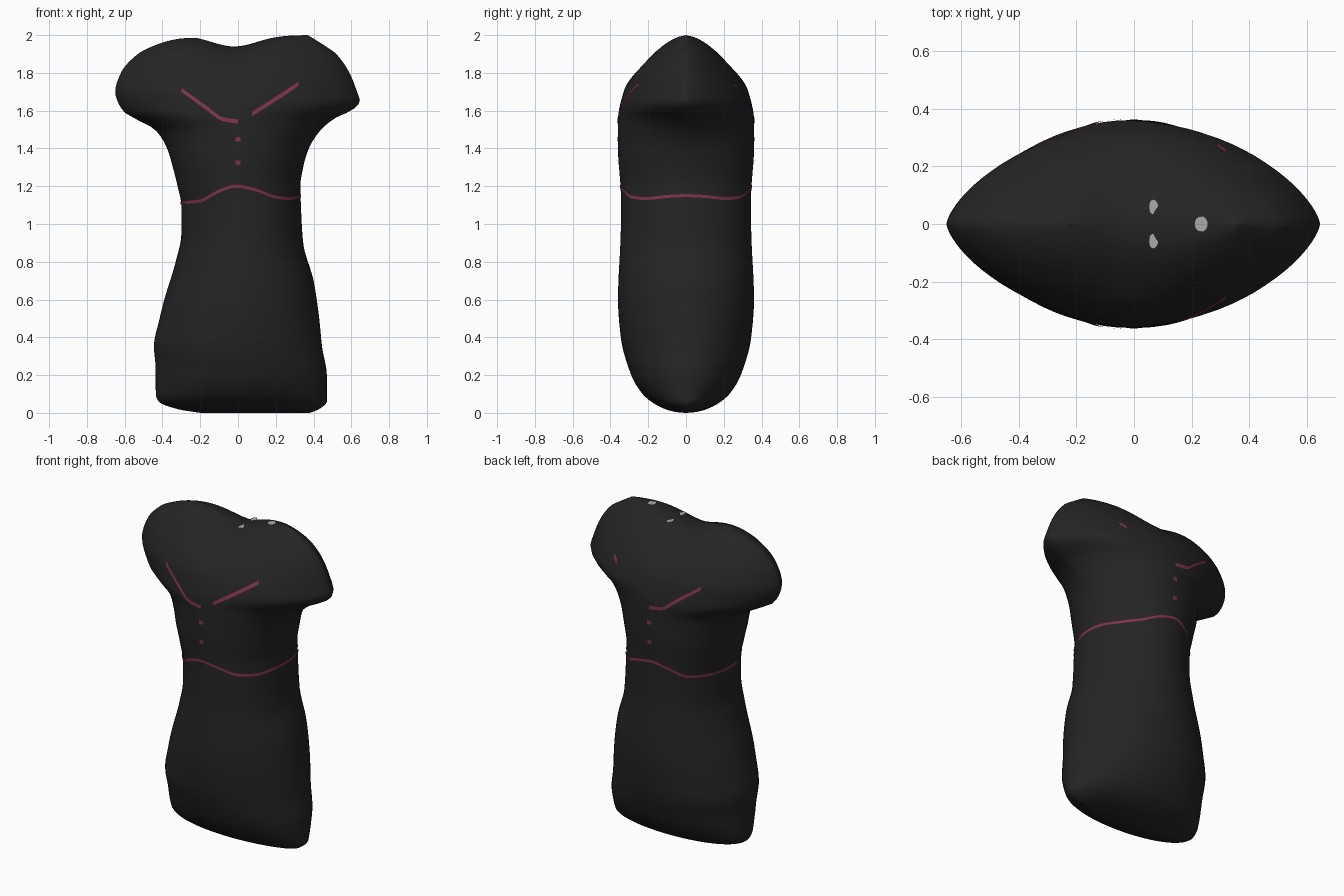
import bpy, math

if "Cube" in bpy.data.objects:
    bpy.data.objects.remove(bpy.data.objects["Cube"])

def mat(name, col):
    m = bpy.data.materials.new(name)
    m.diffuse_color = (*col, 1)
    m.use_nodes = True
    m.node_tree.nodes["Principled BSDF"].inputs["Base Color"].default_value = m.diffuse_color
    return m

BLACK = mat("black cloth", (0.018, 0.018, 0.018))
RED = mat("dark red trim", (0.21, 0.035, 0.065))
GREY = mat("light grey lining", (0.4, 0.4, 0.4))

# outlines as (z, value): left edge, right edge, half depth, section sharpness
LEFT = [(0, -.2), (.02, -.32), (.06, -.42), (.1, -.435), (.25, -.437), (.35, -.445), (.5, -.415),
        (.6, -.39), (.8, -.33), (.95, -.3), (1.1, -.3), (1.2, -.32), (1.3, -.345), (1.4, -.375),
        (1.5, -.44), (1.55, -.53), (1.6, -.61), (1.7, -.65), (1.8, -.62), (1.9, -.53),
        (1.95, -.43), (1.98, -.33), (2, -.22)]
RIGHT = [(0, .38), (.02, .43), (.06, .47), (.2, .47), (.35, .445), (.5, .43), (.7, .4), (.9, .345),
         (1.1, .333), (1.2, .33), (1.3, .345), (1.4, .375), (1.5, .44), (1.57, .53), (1.6, .6),
         (1.65, .645), (1.7, .63), (1.8, .59), (1.9, .52), (1.95, .45), (2, .37)]
DEPTH = [(0, .004), (.005, .055), (.02, .11), (.05, .17), (.1, .23), (.2, .29), (.4, .345), (.6, .36),
         (1, .345), (1.15, .345), (1.4, .36), (1.55, .36), (1.7, .33), (1.8, .278), (1.9, .2),
         (1.95, .145), (1.98, .095), (1.995, .05), (2, .004)]
SHARP = [(0, 1), (1.3, 1), (1.62, 1.4), (2, 1.2)]

def curve(t, x):
    """Smooth monotone interpolation through the points of t."""
    x = min(max(x, t[0][0]), t[-1][0])
    i = next(k for k in range(len(t) - 1) if x <= t[k + 1][0])
    def slope(k):
        return (t[k + 1][1] - t[k][1]) / (t[k + 1][0] - t[k][0])
    def tangent(k):
        if k == 0 or k == len(t) - 1:
            return slope(min(k, len(t) - 2))
        a, b = slope(k - 1), slope(k)
        return 2 * a * b / (a + b) if a * b > 0 else 0
    h = t[i + 1][0] - t[i][0]
    s = (x - t[i][0]) / h
    return ((1 + 2 * s) * (1 - s) ** 2 * t[i][1] + s * (1 - s) ** 2 * h * tangent(i)
            + s * s * (3 - 2 * s) * t[i + 1][1] + s * s * (s - 1) * h * tangent(i + 1))

def section(z):
    l, r = curve(LEFT, z), curve(RIGHT, z)
    return (l + r) / 2, (r - l) / 2, curve(DEPTH, z), curve(SHARP, z)

def point(z, a, grow=0.0):
    c, w, d, e = section(z)
    s = math.sin(a)
    return c + (w + grow) * math.cos(a), math.copysign(abs(s) ** e, s) * (d + grow), z

def neck_dip(x, z):
    t = min(max((z - 1.72) / .28, 0), 1)
    return .06 * math.exp(-((x + .02) / .17) ** 2) * t * t * (3 - 2 * t)

def make(name, verts, faces, m):
    me = bpy.data.meshes.new(name)
    me.from_pydata(verts, [], faces)
    me.materials.append(m)
    me.polygons.foreach_set("use_smooth", [True] * len(me.polygons))
    o = bpy.data.objects.new(name, me)
    bpy.context.collection.objects.link(o)
    return o

# dress body: lofted rounded sections
ROWS, N = 110, 80
verts, faces = [], []
for r in range(ROWS + 1):
    z = 1 - math.cos(math.pi * r / ROWS)
    for k in range(N):
        x, y, _ = point(z, 2 * math.pi * k / N)
        verts.append((x, y, z - neck_dip(x, z)))
for r in range(ROWS):
    for k in range(N):
        a, b = r * N + k, r * N + (k + 1) % N
        faces.append((a, b, b + N, a + N))
for base, flip in ((0, True), (ROWS * N, False)):      # thin end seams
    for k in range(N // 2):
        q = list(dict.fromkeys([base + k, base + k + 1, base + (N - k - 1) % N, base + (N - k) % N]))
        faces.append(q[::-1] if flip else q)
make("dress_body", verts, faces, BLACK)

# waist trim: a thin band all the way round
WAIST = [(-.32, 1.11), (-.2, 1.122), (-.1, 1.17), (0, 1.2), (.1, 1.18), (.2, 1.142), (.27, 1.135), (.34, 1.152)]
M = 160
verts, faces = [], []
for k in range(M):
    a = 2 * math.pi * k / M
    z = curve(WAIST, .015 + .317 * math.cos(a))
    verts += [point(z - .008, a, .003), point(z + .008, a, .003)]
for k in range(M):
    a, b = 2 * k, 2 * ((k + 1) % M)
    faces.append((a, b, b + 1, a + 1))
make("waist_trim", verts, faces, RED)

def on_surface(x, z, side):
    c, w, d, e = section(z)
    u = min(abs((x - c) / w), 1)
    return x, side * ((1 - u * u) ** (e / 2) * d + .004), z - neck_dip(x, z)

def ribbon(name, pts, half, side, n=24):
    """Thin plate following the cloth along a curve z(x)."""
    verts, faces = [], []
    for k in range(n + 1):
        x = pts[0][0] + (pts[-1][0] - pts[0][0]) * k / n
        z = curve(pts, x)
        verts += [on_surface(x, z - half, side), on_surface(x, z + half, side)]
    for k in range(n):
        q = (2 * k, 2 * k + 2, 2 * k + 3, 2 * k + 1)
        faces.append(q if side < 0 else q[::-1])
    make(name, verts, faces, RED)

# neckline trim and buttons, front and back
for side, label in ((-1, "front"), (1, "back")):
    ribbon(label + "_neckline_left", [(-.3, 1.71), (-.17, 1.617), (-.08, 1.555), (0, 1.543)], .011, side)
    right = [(.075, 1.583), (.2, 1.662), (.32, 1.742)]
    ribbon(label + "_neckline_right", right if side < 0 else [(.285, 1.718), (.32, 1.742)], .012, side)
    for i, z in enumerate((1.448, 1.325)):
        ribbon(f"{label}_button_{i + 1}", [(-.014, z), (.014, z)], .012, side, 2)

# small bits of lining showing at the top
def patch(name, x, y, z, rx, ry):
    ring = [(x + rx * math.cos(k * math.pi / 10), y + ry * math.sin(k * math.pi / 10), z) for k in range(20)]
    make(name, ring, [tuple(range(20))], GREY)

patch("lining_spot", .232, 0, 1.996, .023, .027)
for s in (-1, 1):
    patch("lining_crescent", .067, s * .06, 1.951, .016, .026)
